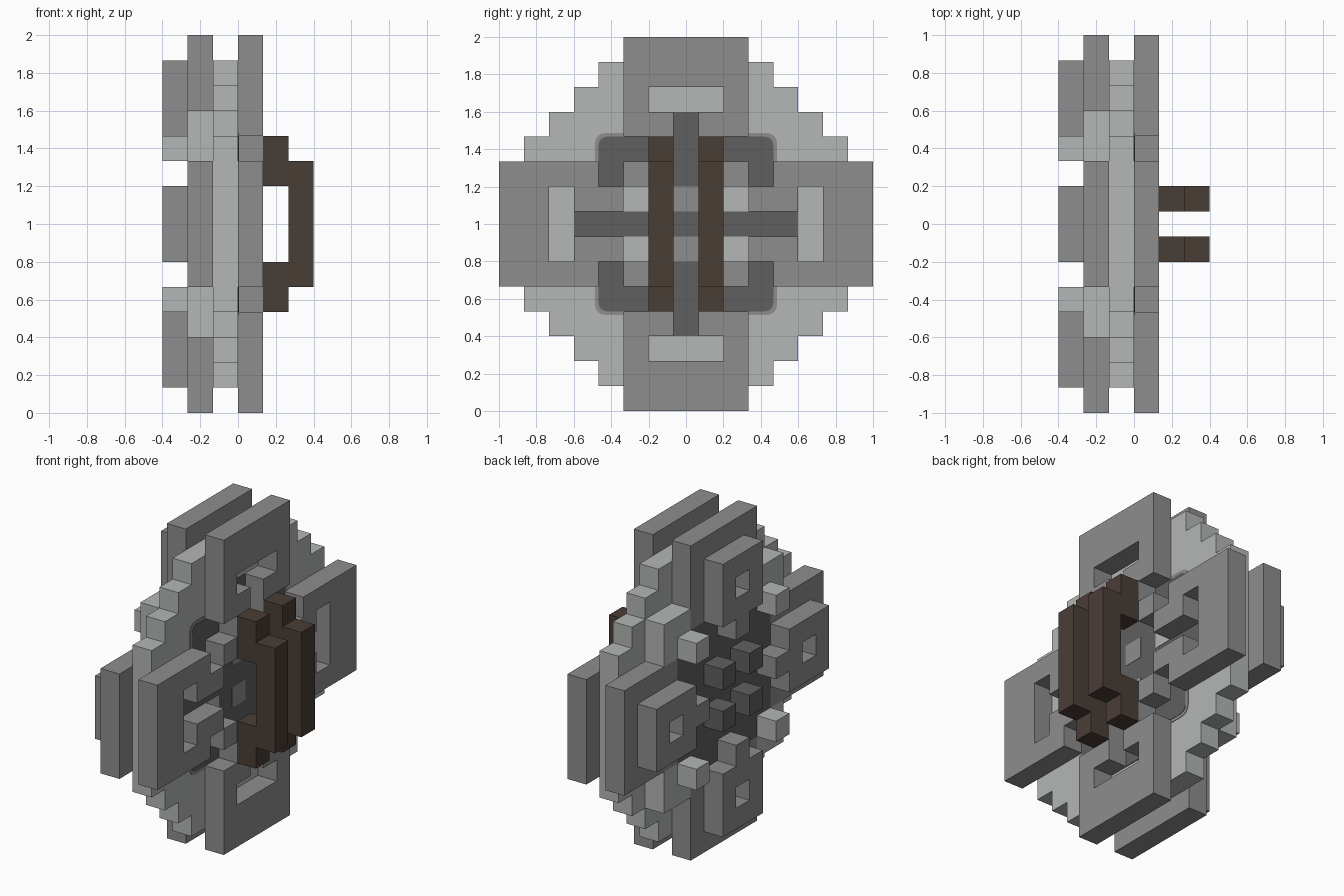
import bpy, bmesh, math

old = bpy.data.objects.get("Cube")
if old:
    bpy.data.objects.remove(old, do_unlink=True)

U = 2 / 15  # one grid block


def material(name, rgb):
    lin = [((c / 255 + 0.055) / 1.055) ** 2.4 for c in rgb] + [1]
    m = bpy.data.materials.new(name)
    m.use_nodes = True
    m.diffuse_color = lin
    m.node_tree.nodes["Principled BSDF"].inputs["Base Color"].default_value = lin
    return m


LIGHT = material("light_stone", (180, 183, 182))
GREY = material("mid_grey", (141, 141, 141))
DARK = material("dark_grey", (96, 96, 96))
BROWN = material("dark_brown", (74, 61, 54))


def finish(name, bm, mat):
    bmesh.ops.remove_doubles(bm, verts=bm.verts, dist=1e-5)
    bmesh.ops.recalc_face_normals(bm, faces=bm.faces)
    mesh = bpy.data.meshes.new(name)
    bm.to_mesh(mesh)
    bm.free()
    mesh.materials.append(mat)
    ob = bpy.data.objects.new(name, mesh)
    bpy.context.collection.objects.link(ob)
    return ob


def prism(name, rule, layer, mat, depth=1):
    """Block shape: grid cells chosen by rule(y, z), extruded along x from a layer."""
    cells = {(y, z) for y in range(-7, 8) for z in range(-7, 8) if rule(y, z)}
    x0, x1 = (layer - 3) * U, (layer - 3 + depth) * U
    bm = bmesh.new()

    def quad(points):
        bm.faces.new([bm.verts.new((x, y * U, 1 + z * U)) for x, y, z in points])

    for y, z in cells:
        ring = [(y - .5, z - .5), (y + .5, z - .5), (y + .5, z + .5), (y - .5, z + .5)]
        quad([(x1, *p) for p in ring])
        quad([(x0, *p) for p in reversed(ring)])
        for i, (dy, dz) in enumerate([(0, -1), (1, 0), (0, 1), (-1, 0)]):
            if (y + dy, z + dz) not in cells:
                a, b = ring[i], ring[(i + 1) % 4]
                quad([(x0, *a), (x0, *b), (x1, *b), (x1, *a)])
    return finish(name, bm, mat)


def plate(name, cy, cz, hy, hz, r, thick, mat):
    """Thin rounded plate lying on the disc face; sizes in blocks."""
    bm = bmesh.new()
    pts = []
    for k, (sy, sz) in enumerate([(1, 1), (-1, 1), (-1, -1), (1, -1)]):
        for j in range(5 if r else 1):
            a = math.pi / 2 * (k + j / 4)
            pts.append((cy + sy * (hy - r) + r * math.cos(a),
                        cz + sz * (hz - r) + r * math.sin(a)) if r
                       else (cy + sy * hy, cz + sz * hz))
    face = bm.faces.new([bm.verts.new((0, y * U, 1 + z * U)) for y, z in pts])
    ext = bmesh.ops.extrude_face_region(bm, geom=[face])["geom"]
    bmesh.ops.translate(bm, vec=(thick, 0, 0),
                        verts=[v for v in ext if isinstance(v, bmesh.types.BMVert)])
    return finish(name, bm, mat)


def arm(y, z):
    """Distance along an arm and offset across it."""
    return max(abs(y), abs(z)), min(abs(y), abs(z))


# Stepped round disc
DISC = [6, 6, 6, 6, 5, 4, 3]
prism("disc", lambda y, z: abs(z) < 7 and abs(y) <= DISC[abs(z)], 2, LIGHT)


# Outer cross plates with T-shaped slots, joined by a diagonal ring of blocks
def front_cross(y, z):
    a, b = arm(y, z)
    plates = a >= 4 and b <= 2 and not (a == 5 and b <= 1) and not (a == 4 and b == 0)
    return plates or (a, b) in [(3, 1), (2, 2)]


prism("front_cross", front_cross, 3, GREY)

# Rear arms, dark centre and light corner blocks
prism("rear_arms", lambda y, z: arm(y, z)[0] >= 4 and arm(y, z)[1] <= 2, 1, GREY)
prism("rear_centre", lambda y, z: arm(y, z)[0] <= 3 and arm(y, z)[1] <= 2, 1, DARK)
prism("rear_corner_blocks",
      lambda y, z: abs(y) in (3, 4) and abs(z) in (3, 4), 1, LIGHT)


# Back plates with a square hole and an inward tab
def back_plates(y, z):
    a, b = arm(y, z)
    return (4 <= a <= 6 and b <= 1 and (a, b) != (5, 0)) or (a, b) == (3, 0)


prism("back_plates", back_plates, 0, GREY)
prism("back_corner_studs", lambda y, z: abs(y) == 3 and abs(z) == 3, 0, LIGHT)
prism("back_centre_studs", lambda y, z: abs(y) == 1 and abs(z) == 1, 0, DARK)

# Twin grip bars: feet against the cross, then the outer bars
prism("grip_feet", lambda y, z: abs(y) == 1 and abs(z) in (2, 3), 4, BROWN)
prism("grip_bars", lambda y, z: abs(y) == 1 and abs(z) <= 2, 5, BROWN)

# Painted centre panel on the disc face
plate("panel_border", 0, 0, 3.65, 3.65, .42, .003, GREY)
plate("panel_dark", 0, 0, 3.5, 3.5, .32, .005, DARK)
for s in (1, -1):
    plate("slot_dark_side", s * 4, 0, .5, .5, 0, .005, DARK)
    plate("slot_dark_end", 0, s * 4, .5, .5, 0, .005, DARK)
    plate("panel_grey_patch", 0, s, .5, .5, 0, .007, GREY)
    for t in (1, -1):
        plate("panel_light_patch", s * 2, t, .5, .5, 0, .007, LIGHT)
